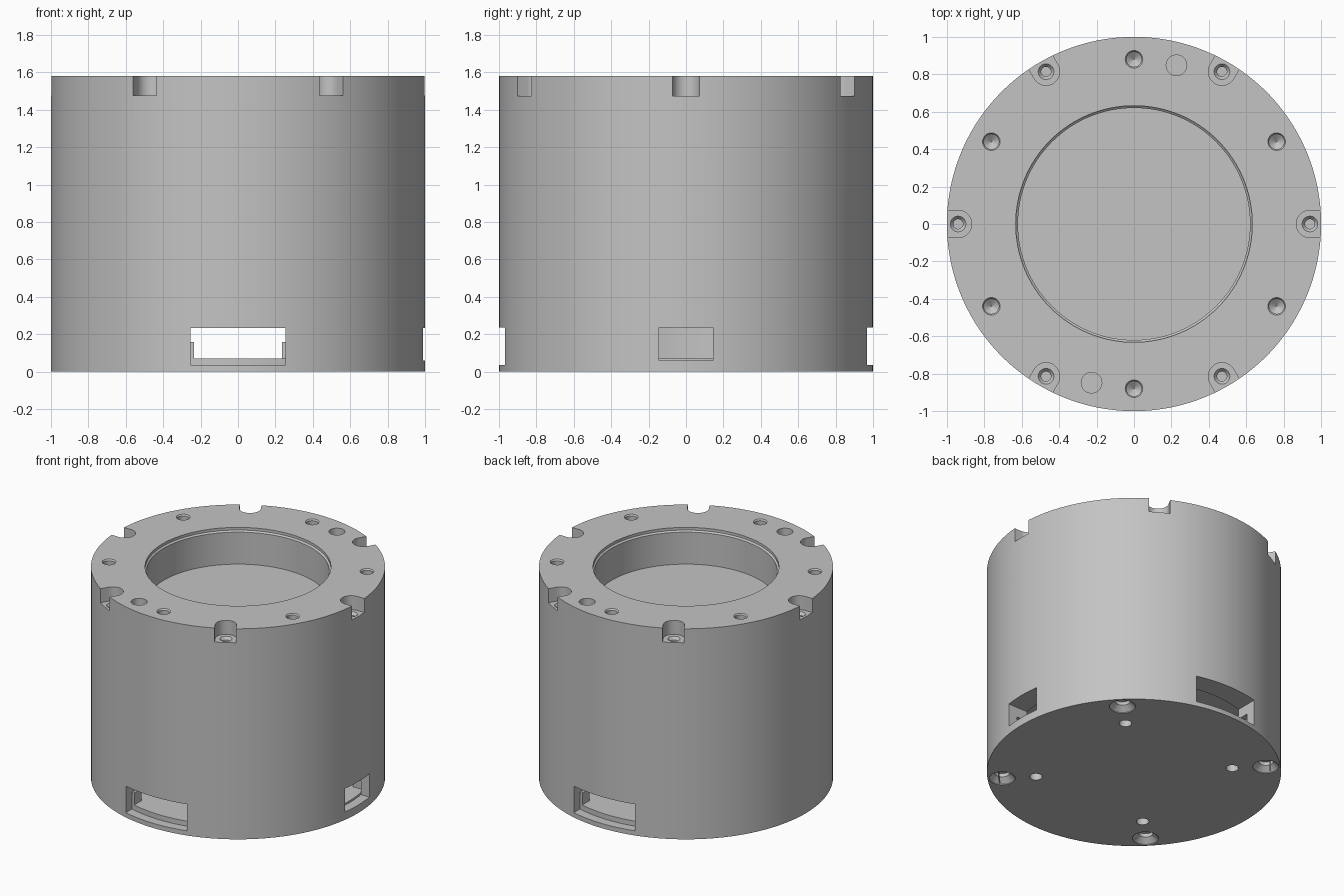
import bpy, bmesh
from math import sin, cos, pi, radians

cube = bpy.data.objects.get("Cube")
if cube:
    bpy.data.objects.remove(cube, do_unlink=True)

grey = bpy.data.materials.new("plain grey")
grey.use_nodes = True
grey.diffuse_color = (0.55, 0.55, 0.55, 1)
grey.node_tree.nodes["Principled BSDF"].inputs["Base Color"].default_value = (0.55, 0.55, 0.55, 1)

HEIGHT = 1.58


def polar(radius, degrees):
    return radius * cos(radians(degrees)), radius * sin(radians(degrees))


def skin(bm, rings):
    """Join equal rings of points into one closed solid."""
    loops = [[bm.verts.new(p) for p in ring] for ring in rings]
    n = len(loops[0])
    for a, b in zip(loops, loops[1:]):
        for i in range(n):
            j = (i + 1) % n
            bm.faces.new((a[i], a[j], b[j], b[i]))
    bm.faces.new(loops[0][::-1])
    bm.faces.new(loops[-1])


def turned(bm, profile, centre=(0, 0), sides=32):
    """Round solid from (radius, z) steps, listed upwards."""
    skin(bm, [[(centre[0] + r * cos(2 * pi * i / sides),
                centre[1] + r * sin(2 * pi * i / sides), z)
               for i in range(sides)] for r, z in profile])


def box(bm, x0, x1, y0, y1, z0, z1):
    base = [(x0, y0), (x1, y0), (x1, y1), (x0, y1)]
    skin(bm, [[(x, y, z) for x, y in base] for z in (z0, z1)])


def make(name, bm):
    bmesh.ops.recalc_face_normals(bm, faces=bm.faces)
    mesh = bpy.data.meshes.new(name)
    bm.to_mesh(mesh)
    bm.free()
    mesh.materials.append(grey)
    obj = bpy.data.objects.new(name, mesh)
    bpy.context.collection.objects.link(obj)
    return obj


def cut(target, bm):
    """Subtract a solid and discard the cutter."""
    cutter = make("cutter", bm)
    cutter.hide_render = True
    mod = target.modifiers.new("cut", 'BOOLEAN')
    mod.operation = 'DIFFERENCE'
    mod.solver = 'EXACT'
    mod.object = cutter
    bpy.context.view_layer.objects.active = target
    bpy.ops.object.modifier_apply(modifier=mod.name)
    bpy.data.objects.remove(cutter, do_unlink=True)


# Housing: outer drum with stepped chamber below and chamfered bore above
bm = bmesh.new()
turned(bm, [(1, 0.01), (1, HEIGHT)], sides=160)
housing = make("housing", bm)

bm = bmesh.new()
turned(bm, [(0.93, -0.1), (0.93, 0.16), (0.84, 0.16), (0.84, 0.5)], sides=128)
turned(bm, [(0.62, 1.31), (0.62, 1.55), (0.632, 1.56), (0.632, 1.7)], sides=128)
cut(housing, bm)

# Windows at the front, back and one side
bm = bmesh.new()
box(bm, -0.255, 0.255, -1.1, -0.6, 0.035, 0.235)
box(bm, -0.255, 0.255, 0.6, 1.1, 0.035, 0.235)
box(bm, 0.6, 1.1, -0.145, 0.145, 0.06, 0.235)
cut(housing, bm)

# Six U-shaped notches in the top edge
bm = bmesh.new()
for k in range(6):
    outline = [(0.94 + 0.073 * cos(a), 0.073 * sin(a))
               for a in (pi / 2 + pi * i / 20 for i in range(21))]
    outline += [(1.1, -0.073), (1.1, 0.073)]
    c, s = polar(1, 60 * k)
    skin(bm, [[(x * c - y * s, x * s + y * c, z) for x, y in outline]
              for z in (1.475, 1.7)])
cut(housing, bm)

# Notch screw holes, drilled holes between them, and two flat pin holes
bm = bmesh.new()
for k in range(6):
    turned(bm, [(0.026, 1.3), (0.026, 1.455), (0.042, 1.475), (0.042, 1.5)],
           polar(0.94, 60 * k))
    turned(bm, [(0.002, 1.4), (0.04, 1.43), (0.04, 1.57), (0.047, HEIGHT), (0.047, 1.7)],
           polar(0.88, 30 + 60 * k))
for side in (1, -1):
    turned(bm, [(0.055, 1.45), (0.055, 1.7)], (0.227 * side, 0.848 * side))
cut(housing, bm)

# Base lid: thin flange, plug and raised rim
bm = bmesh.new()
turned(bm, [(1, 0), (1, 0.01), (0.925, 0.01), (0.925, 0.16)], sides=160)
lid = make("base_lid", bm)
bm = bmesh.new()
turned(bm, [(0.84, 0.07), (0.84, 0.3)], sides=128)
cut(lid, bm)

# Rim gaps behind the windows
bm = bmesh.new()
box(bm, -0.235, 0.3, -1.1, -0.6, 0.07, 0.3)
box(bm, -0.3, 0.235, 0.6, 1.1, 0.07, 0.3)
box(bm, 0.6, 1.1, -0.2, 0.2, 0.07, 0.3)
cut(lid, bm)

# Countersunk screw holes and inner mounting holes underneath
bm = bmesh.new()
for k in range(4):
    angle = 45 + 90 * k
    turned(bm, [(0.089, -0.1), (0.089, 0.005), (0.05, 0.04), (0.05, 0.066)],
           polar(0.9, angle))
    turned(bm, [(0.043, -0.1), (0.043, 0.066)], polar(0.67, angle))
cut(lid, bm)

# The countersinks also bite into the lower edge of the housing
bm = bmesh.new()
for k in range(4):
    turned(bm, [(0.089, -0.1), (0.089, 0.005), (0.05, 0.04), (0.05, 0.066)],
           polar(0.9, 45 + 90 * k))
cut(housing, bm)

# Smooth round walls, crisp edges
bpy.ops.object.select_all(action='DESELECT')
for obj in (housing, lid):
    obj.select_set(True)
bpy.context.view_layer.objects.active = housing
bpy.ops.object.shade_smooth_by_angle(angle=radians(30))
